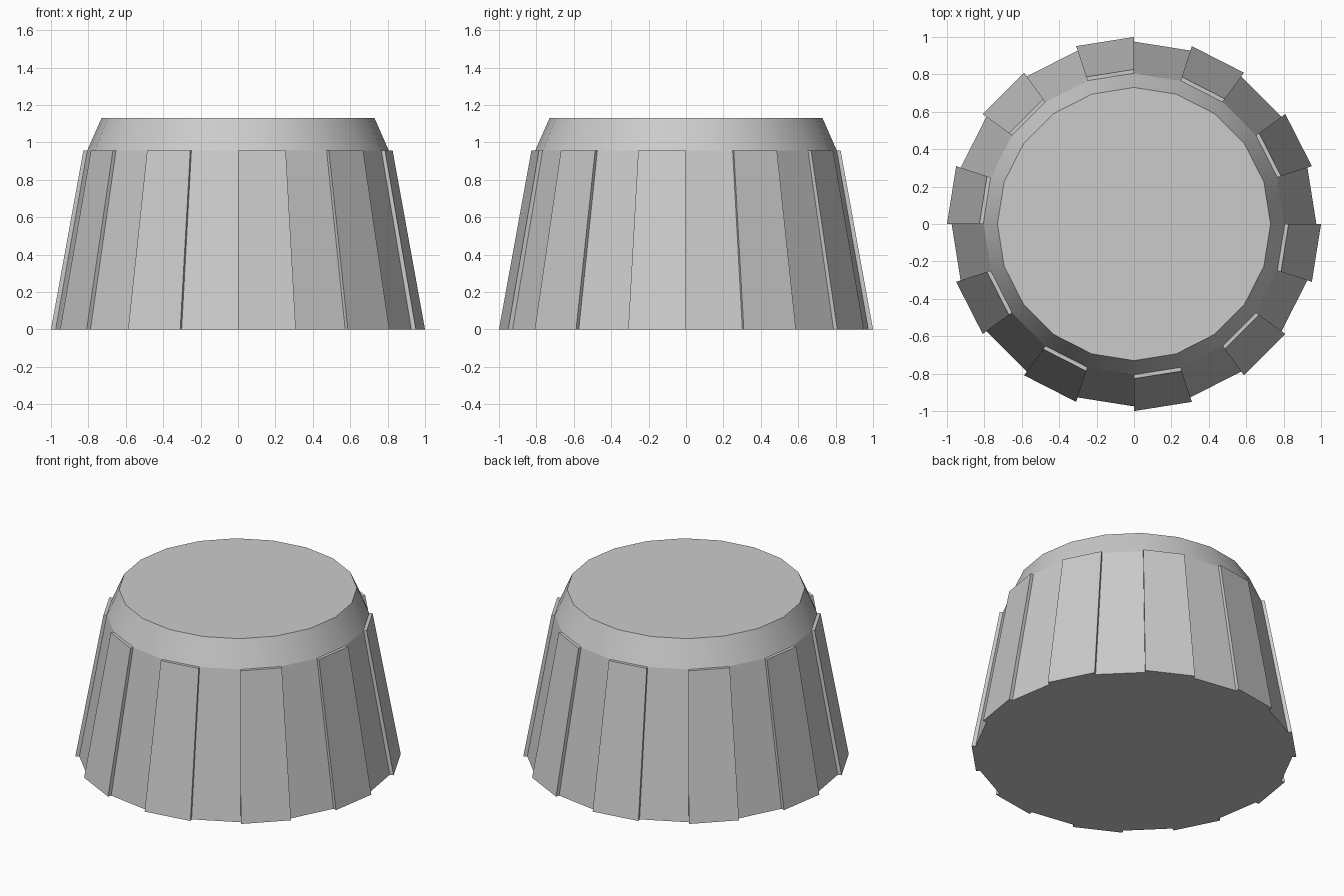
import bpy, bmesh, math

if "Cube" in bpy.data.objects:
    bpy.data.objects.remove(bpy.data.objects["Cube"])

SIDES = 20
# (radius, height) of each ring from base to top
PROFILE = [(0.975, 0.0), (0.806, 0.957), (0.73, 1.13)]
RAISE = 1.0 / 0.975  # radial growth of the grip ribs

grey = bpy.data.materials.new("grey")
grey.diffuse_color = (0.6, 0.6, 0.6, 1.0)
grey.use_nodes = True
grey.node_tree.nodes["Principled BSDF"].inputs["Base Color"].default_value = grey.diffuse_color

bm = bmesh.new()
rings = [[bm.verts.new((r * math.cos(math.tau * i / SIDES),
                        r * math.sin(math.tau * i / SIDES), z))
          for i in range(SIDES)] for r, z in PROFILE]


def band(low, high):
    """Join two rings with one quad per side."""
    return [bm.faces.new((low[i], low[(i + 1) % SIDES],
                          high[(i + 1) % SIDES], high[i]))
            for i in range(SIDES)]


# Tapered skirt, sloped shoulder and the two flat caps
skirt = band(rings[0], rings[1])
shoulder = band(rings[1], rings[2])
bm.faces.new(rings[0][::-1])
bm.faces.new(rings[2])

# Smooth shoulder with crisp rims
for face in shoulder:
    face.smooth = True
for edge in bm.edges:
    if abs(edge.verts[0].co.z - edge.verts[1].co.z) < 1e-5:
        edge.smooth = False

# Raise every second skirt face into a grip rib
ribs = bmesh.ops.extrude_discrete_faces(bm, faces=skirt[1::2])["faces"]
for vert in {v for f in ribs for v in f.verts}:
    vert.co.x *= RAISE
    vert.co.y *= RAISE

bmesh.ops.recalc_face_normals(bm, faces=bm.faces[:])
mesh = bpy.data.meshes.new("ribbed_knob")
bm.to_mesh(mesh)
bm.free()
mesh.materials.append(grey)
knob = bpy.data.objects.new("ribbed_knob", mesh)
bpy.context.collection.objects.link(knob)
